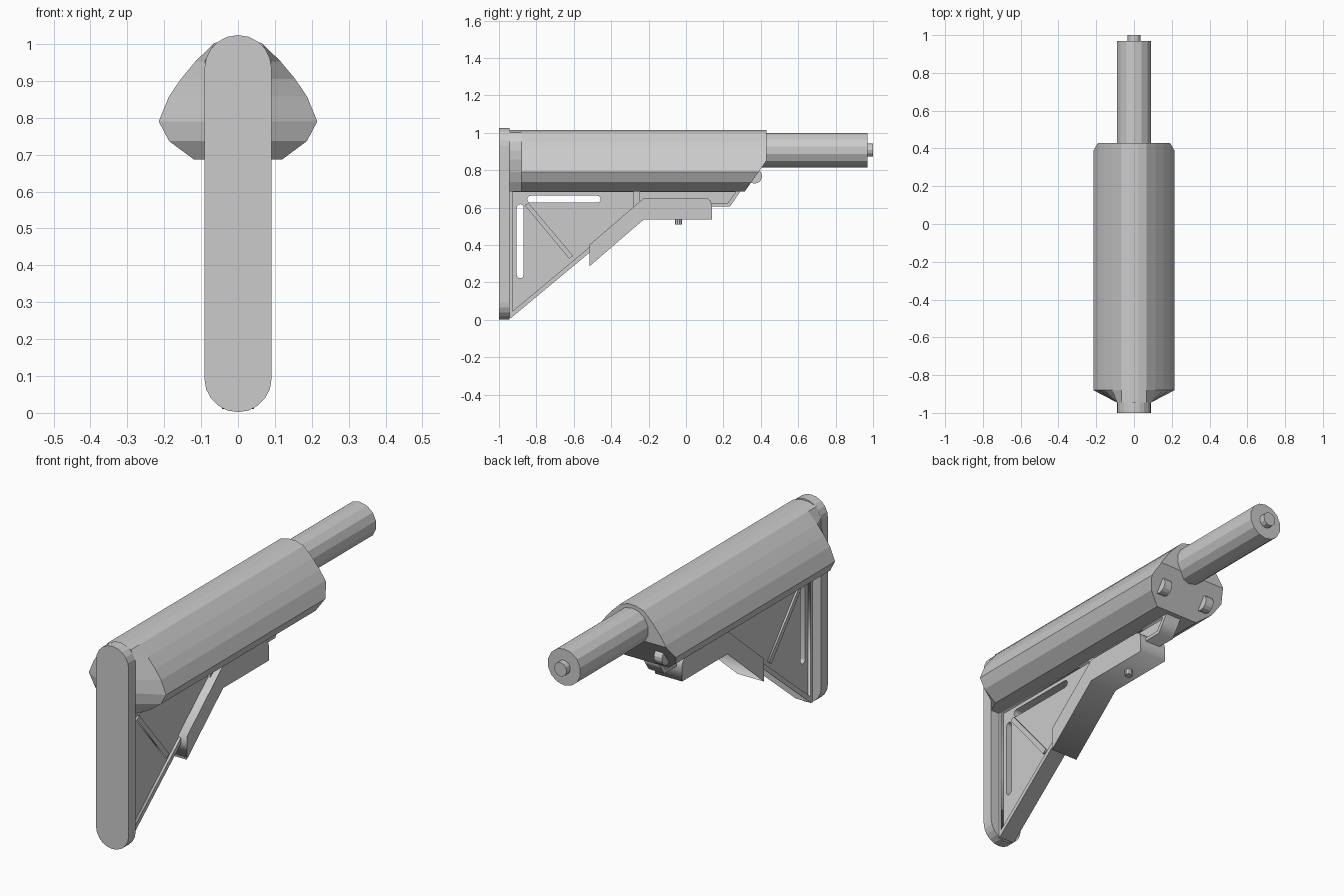
import bpy, bmesh, math
from mathutils import Matrix, Vector

if "Cube" in bpy.data.objects:
    bpy.data.objects.remove(bpy.data.objects["Cube"])

# local x -> world y, local y -> world z, local z -> world x
SIDE = Matrix(((0, 0, 1, 0), (1, 0, 0, 0), (0, 1, 0, 0), (0, 0, 0, 1)))


def finish(bm, name):
    bmesh.ops.remove_doubles(bm, verts=bm.verts, dist=1e-5)
    bmesh.ops.recalc_face_normals(bm, faces=bm.faces)
    me = bpy.data.meshes.new(name)
    bm.to_mesh(me)
    bm.free()
    ob = bpy.data.objects.new(name, me)
    bpy.context.collection.objects.link(ob)
    return ob


def side_plate(name, loops, half):
    """Filled side profile (y, z) with holes, extruded to +-half in x."""
    cu = bpy.data.curves.new(name + "_profile", 'CURVE')
    cu.dimensions = '2D'
    cu.fill_mode = 'BOTH'
    cu.extrude = half
    for pts in loops:
        sp = cu.splines.new('POLY')
        sp.points.add(len(pts) - 1)
        for p, (y, z) in zip(sp.points, pts):
            p.co = (y, z, 0, 1)
        sp.use_cyclic_u = True
    tmp = bpy.data.objects.new(name + "_tmp", cu)
    bpy.context.collection.objects.link(tmp)
    bpy.context.view_layer.update()
    me = bpy.data.meshes.new_from_object(tmp.evaluated_get(bpy.context.evaluated_depsgraph_get()))
    bm = bmesh.new()
    bm.from_mesh(me)
    bm.transform(SIDE)
    bpy.data.objects.remove(tmp)
    return finish(bm, name)


def stadium(a, b, r, n=6):
    """Rounded slot outline from point a to point b."""
    ang = math.atan2(b[1] - a[1], b[0] - a[0])
    pts = []
    for c, s in ((b, ang - math.pi / 2), (a, ang + math.pi / 2)):
        pts += [(c[0] + r * math.cos(s + math.pi * i / n),
                 c[1] + r * math.sin(s + math.pi * i / n)) for i in range(n + 1)]
    return pts


def loft(sections):
    """Join rings of equal vertex count and cap both ends."""
    bm = bmesh.new()
    rings = [[bm.verts.new(p) for p in s] for s in sections]
    n = len(rings[0])
    for a, b in zip(rings, rings[1:]):
        for i in range(n):
            bm.faces.new((a[i], a[(i + 1) % n], b[(i + 1) % n], b[i]))
    bm.faces.new(rings[0])
    bm.faces.new(rings[-1])
    return bm


def cylinder(name, start, end, r, n):
    a, b = Vector(start), Vector(end)
    bm = bmesh.new()
    rot = (b - a).to_track_quat('Z', 'Y').to_matrix().to_4x4()
    bmesh.ops.create_cone(bm, cap_ends=True, segments=n, radius1=r, radius2=r,
                          depth=(b - a).length, matrix=Matrix.Translation((a + b) / 2) @ rot)
    return finish(bm, name)


# butt pad
outline = stadium((0, 0.093), (0, 0.933), 0.091, 10)
finish(loft([[(x, y, z) for x, z in outline] for y in (-1.0, -0.945)]), "butt_pad")

# cheek rest body, tapered at the rear and cut on a slant at the front
half = [(0.02, 1.015), (0.065, 1.002), (0.115, 0.953), (0.155, 0.905), (0.187, 0.858),
        (0.215, 0.79), (0.187, 0.737), (0.12, 0.687)]
ring = half + [(-x, z) for x, z in reversed(half)]
rear = [(max(-0.09, min(0.09, x)), -0.945, z) for x, z in ring]
bm = loft([rear] + [[(x, y, z) for x, z in ring] for y in (-0.88, 0.43)])
cut = bmesh.ops.bisect_plane(bm, geom=bm.verts[:] + bm.edges[:] + bm.faces[:],
                             plane_co=(0, 0.43, 0.85), plane_no=(0, 0.163, -0.115),
                             clear_outer=True)
edges = [e for e in cut['geom_cut'] if isinstance(e, bmesh.types.BMEdge)]
bmesh.ops.holes_fill(bm, edges=[e for e in bm.edges if e.is_boundary], sides=0)
finish(bm, "cheek_rest")

# receiver tube with its end pin
cylinder("tube", (0, 0.2, 0.907), (0, 0.97, 0.907), 0.092, 14)
cylinder("tube_end_pin", (0, 0.96, 0.907), (0, 1.0, 0.907), 0.035, 12)

# pair of round lugs under the tube
for side, label in ((1, "right"), (-1, "left")):
    cylinder("lug_" + label, (side * 0.105, 0.367, 0.768), (side * 0.15, 0.367, 0.768), 0.04, 14)

# web core with two through slots
web = [(-0.95, 0.70), (-0.95, 0.01), (-0.935, 0.01), (-0.22, 0.605), (0.235, 0.605),
       (0.30, 0.70)]
slots = [stadium((-0.83, 0.645), (-0.475, 0.645), 0.019),
         stadium((-0.887, 0.24), (-0.887, 0.6), 0.018)]
side_plate("web", [web] + slots, 0.03)

# raised rim around the two web panels, and the diagonal rib
panels = [[(-0.928, 0.682), (-0.928, 0.045), (-0.28, 0.585), (-0.28, 0.682)],
          [(-0.245, 0.682), (-0.245, 0.622), (0.222, 0.622), (0.265, 0.682)]]
side_plate("web_rim", [web] + panels, 0.043)
side_plate("web_rib", [[(-0.862, 0.612), (-0.842, 0.624), (-0.604, 0.342), (-0.624, 0.326)]], 0.04)

# release lever and its pin
lever = [(-0.515, 0.287), (-0.225, 0.537), (0.138, 0.537), (0.138, 0.615), (0.132, 0.635),
         (0.118, 0.647), (0.1, 0.651), (-0.225, 0.651), (-0.515, 0.402)]
side_plate("release_lever", [lever], 0.075)
cylinder("lever_pin", (0, -0.04, 0.51), (0, -0.04, 0.56), 0.019, 10)
